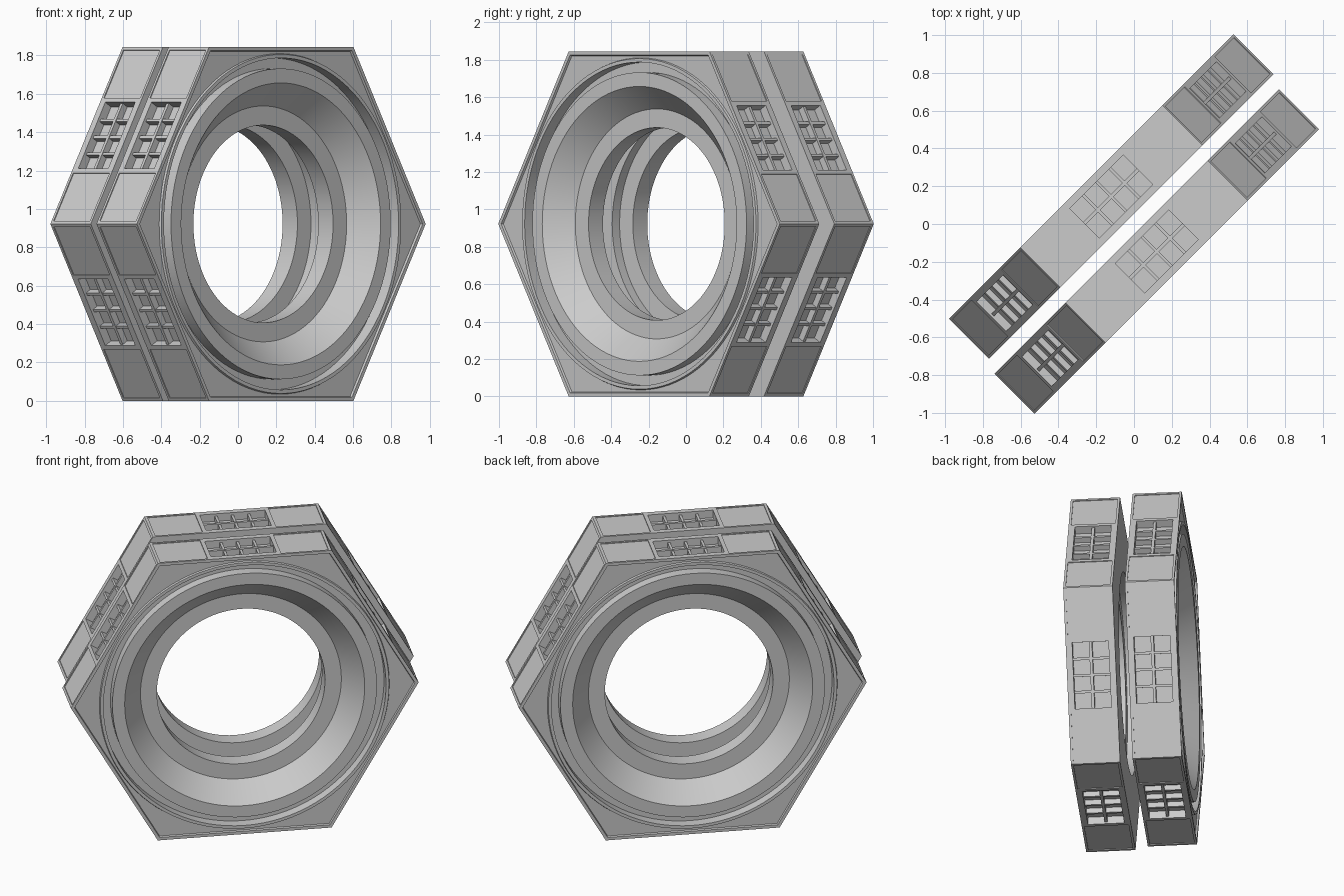
import bpy, bmesh, math
from mathutils import Matrix, Vector

if "Cube" in bpy.data.objects:
    bpy.data.objects.remove(bpy.data.objects["Cube"])

APO = 0.922       # half height across the flats
T = 0.298         # thickness of one ring
GAP = 0.039       # half the gap between the rings
SHIFT = -0.018    # sideways offset of each ring
SEG = 96
MID_Z = APO

metal = bpy.data.materials.new("plain_grey")
metal.diffuse_color = (0.6, 0.6, 0.6, 1)
metal.use_nodes = True
metal.node_tree.nodes["Principled BSDF"].inputs["Base Color"].default_value = metal.diffuse_color


def finish(bm, name):
    bmesh.ops.recalc_face_normals(bm, faces=bm.faces[:])
    me = bpy.data.meshes.new(name)
    bm.to_mesh(me)
    bm.free()
    me.materials.append(metal)
    ob = bpy.data.objects.new(name, me)
    bpy.context.collection.objects.link(ob)
    return ob


# Ring section, from outer face through the bore to the gap face
SECTION = [
    ("hex", APO, T), ("hex", 0.903, T), ("hex", 0.899, T - 0.012),       # raised rim
    ("circle", 0.888, T - 0.012), ("circle", 0.884, T), ("circle", 0.865, T),
    ("circle", 0.865, T - 0.07), ("circle", 0.81, T - 0.07),             # groove
    ("circle", 0.81, T - 0.003), ("circle", 0.735, T - 0.003),           # lip
    ("circle", 0.615, T - 0.133), ("circle", 0.515, T - 0.133),          # funnel
    ("circle", 0.515, 0.056), ("circle", 0.615, 0.056),                  # flange
    ("circle", 0.615, 0.0), ("hex", APO, 0.0),
]


def make_ring(name):
    bm = bmesh.new()
    loops = []
    for kind, r, w in SECTION:
        loop = []
        for i in range(SEG):
            a = 2 * math.pi * i / SEG
            rad = r
            if kind == "hex":
                rad = r / math.cos(a % (math.pi / 3) - math.pi / 6)
            loop.append(bm.verts.new((rad * math.cos(a), -w, rad * math.sin(a))))
        loops.append(loop)
    for k, loop in enumerate(loops):
        nxt = loops[(k + 1) % len(loops)]
        for i in range(SEG):
            j = (i + 1) % SEG
            bm.faces.new((loop[i], loop[j], nxt[j], nxt[i]))
    # merge the flat strips of each outer side
    bmesh.ops.dissolve_limit(bm, angle_limit=0.002, verts=bm.verts[:], edges=bm.edges[:])
    return finish(bm, name)


def side_boxes(name, boxes):
    """Boxes (along, across, low, high, length, width) repeated on all six sides."""
    bm = bmesh.new()
    for s in range(6):
        turn = Matrix.Rotation(math.radians(60 * s), 4, 'Y')
        for along, across, low, high, length, width in boxes:
            pos = Vector((along, -T / 2 + across, APO + (low + high) / 2))
            mat = (turn @ Matrix.Translation(pos)
                   @ Matrix.Diagonal((length, width, high - low, 1)))
            bmesh.ops.create_cube(bm, size=1, matrix=mat)
    return finish(bm, name)


def cut(ob, cutter):
    cutter.hide_render = True
    mod = ob.modifiers.new("cut", 'BOOLEAN')
    mod.operation = 'DIFFERENCE'
    mod.solver = 'EXACT'
    mod.object = cutter
    bpy.context.view_layer.objects.active = ob
    bpy.ops.object.modifier_apply(modifier=mod.name)
    bpy.data.objects.remove(cutter)


WIN_L, WIN_W, DEPTH = 0.40, 0.22, 0.05

for label, angle in (("front", 45), ("back", 225)):
    ring = make_ring(label + "_ring")
    # shallow panels on both halves of each side, then window recesses
    panel_len = 0.29
    off = 0.225 + panel_len / 2
    cut(ring, side_boxes("panel_cutter", [(sx * off, 0, -0.005, 0.05, panel_len, T - 0.03)
                                          for sx in (-1, 1)]))
    cut(ring, side_boxes("window_cutter", [(0, 0, -DEPTH, 0.05, WIN_L, WIN_W)]))

    # window bars: one lengthwise, three crosswise
    bars = [(0, 0, -DEPTH - 0.005, -0.012, WIN_L, 0.018)]
    bars += [(x, 0, -DEPTH - 0.005, -0.016, 0.016, WIN_W) for x in (-0.1, 0, 0.1)]
    grille = side_boxes(label + "_window_bars", bars)

    place = (Matrix.Rotation(math.radians(angle), 4, 'Z')
             @ Matrix.Translation((SHIFT, -GAP, MID_Z)))
    for ob in (ring, grille):
        ob.matrix_world = place
    bpy.ops.object.select_all(action='DESELECT')
    ring.select_set(True)
    bpy.context.view_layer.objects.active = ring
    bpy.ops.object.shade_smooth_by_angle(angle=math.radians(20))
